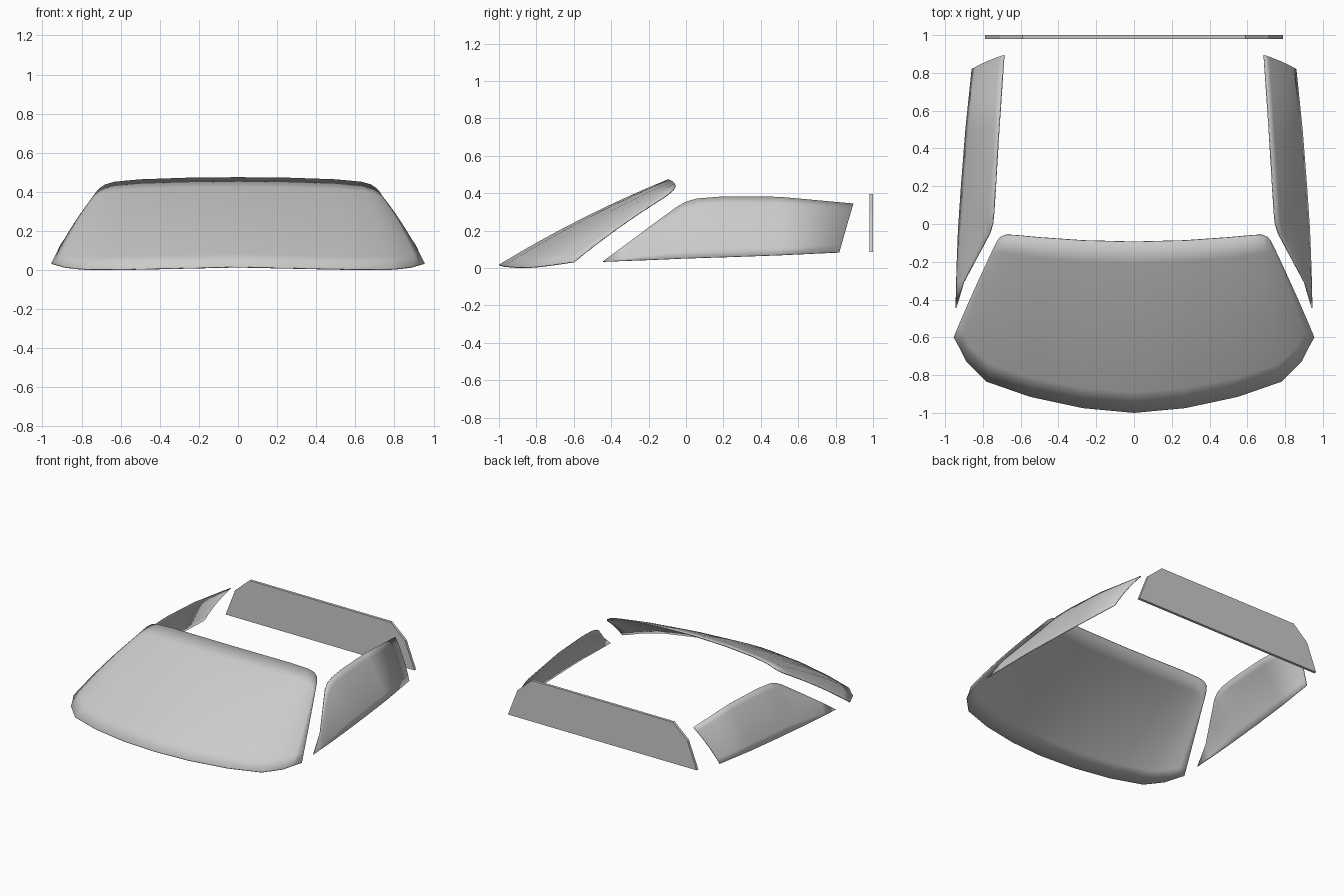
import bpy
import bmesh
from mathutils import Vector

cube = bpy.data.objects.get("Cube")
if cube:
    bpy.data.objects.remove(cube)

glass = bpy.data.materials.new("grey_glass")
glass.use_nodes = True
grey = (0.6, 0.6, 0.6, 1)
glass.diffuse_color = grey
glass.node_tree.nodes["Principled BSDF"].inputs["Base Color"].default_value = grey


def make_object(name, bm):
    mesh = bpy.data.meshes.new(name)
    bm.to_mesh(mesh)
    bm.free()
    obj = bpy.data.objects.new(name, mesh)
    bpy.context.collection.objects.link(obj)
    mesh.materials.append(glass)
    return obj


def flip(points):
    """Mirror points across x and reverse their order."""
    return [(-x, y, z) for x, y, z in reversed(points)]


def curved_panel(name, lower, upper, bulge, rows=8):
    """Thin sheet bowed outward between a lower and an upper edge."""
    bm = bmesh.new()
    low = [Vector(p) for p in lower]
    top = [Vector(p) for p in upper]
    last = len(low) - 1
    columns = []
    for i, (a, b) in enumerate(zip(low, top)):
        before, after = max(i - 1, 0), min(i + 1, last)
        along = low[after] + top[after] - low[before] - top[before]
        rise = b - a
        out = along.cross(rise).normalized() * rise.length * bulge
        column = []
        for j in range(rows + 1):
            v = j / rows
            column.append(bm.verts.new(a + rise * v + out * 4 * v * (1 - v)))
        columns.append(column)
    for left, right in zip(columns, columns[1:]):
        for j in range(rows):
            bm.faces.new((left[j], right[j], right[j + 1], left[j + 1]))
    bmesh.ops.remove_doubles(bm, verts=bm.verts, dist=0.0005)
    obj = make_object(name, bm)
    solid = obj.modifiers.new("thickness", "SOLIDIFY")
    solid.thickness = 0.006
    solid.offset = -1
    bpy.ops.object.select_all(action="DESELECT")
    obj.select_set(True)
    bpy.context.view_layer.objects.active = obj
    bpy.ops.object.shade_smooth_by_angle(angle=0.6)
    return obj


# Windshield: half of each edge from the centre outward, then mirrored
sill = [(0, -1, 0.018), (0.27, -0.975, 0.012), (0.55, -0.915, 0.006),
        (0.78, -0.835, 0.006), (0.835, -0.78, 0.01), (0.89, -0.725, 0.017),
        (0.922, -0.66, 0.026), (0.955, -0.6, 0.035)]
header = [(0, -0.095, 0.475), (0.27, -0.088, 0.472), (0.5, -0.072, 0.464),
          (0.63, -0.06, 0.452), (0.68, -0.058, 0.438), (0.71, -0.07, 0.418),
          (0.725, -0.09, 0.4), (0.738, -0.115, 0.38)]
curved_panel("windshield", flip(sill[1:]) + sill, flip(header[1:]) + header, 0.02)

# Side windows: front tip to rear edge
belt = [(0.945, -0.445, 0.035), (0.942, -0.31, 0.04), (0.938, -0.18, 0.045),
        (0.932, -0.03, 0.052), (0.928, 0.03, 0.054), (0.924, 0.09, 0.056),
        (0.915, 0.22, 0.06), (0.893, 0.5, 0.07), (0.86, 0.82, 0.085)]
roof = [(0.945, -0.445, 0.035), (0.905, -0.31, 0.135), (0.835, -0.18, 0.232),
        (0.765, -0.05, 0.327), (0.75, 0.0, 0.355), (0.744, 0.06, 0.372),
        (0.735, 0.2, 0.383), (0.717, 0.5, 0.381), (0.69, 0.895, 0.345)]
curved_panel("left_side_window", belt, roof, 0.035)
curved_panel("right_side_window", flip(belt), flip(roof), 0.035)

# Rear window: flat plate with angled upper corners
half = [(0.79, 0, 0.085), (0.71, 0, 0.29), (0.59, 0, 0.395)]
bm = bmesh.new()
face = bm.faces.new([bm.verts.new((x, 0.98, z)) for x, y, z in half + flip(half)])
extruded = bmesh.ops.extrude_face_region(bm, geom=[face])
bmesh.ops.translate(bm, vec=(0, 0.02, 0),
                    verts=[g for g in extruded["geom"] if isinstance(g, bmesh.types.BMVert)])
bmesh.ops.recalc_face_normals(bm, faces=bm.faces)
make_object("rear_window", bm)
